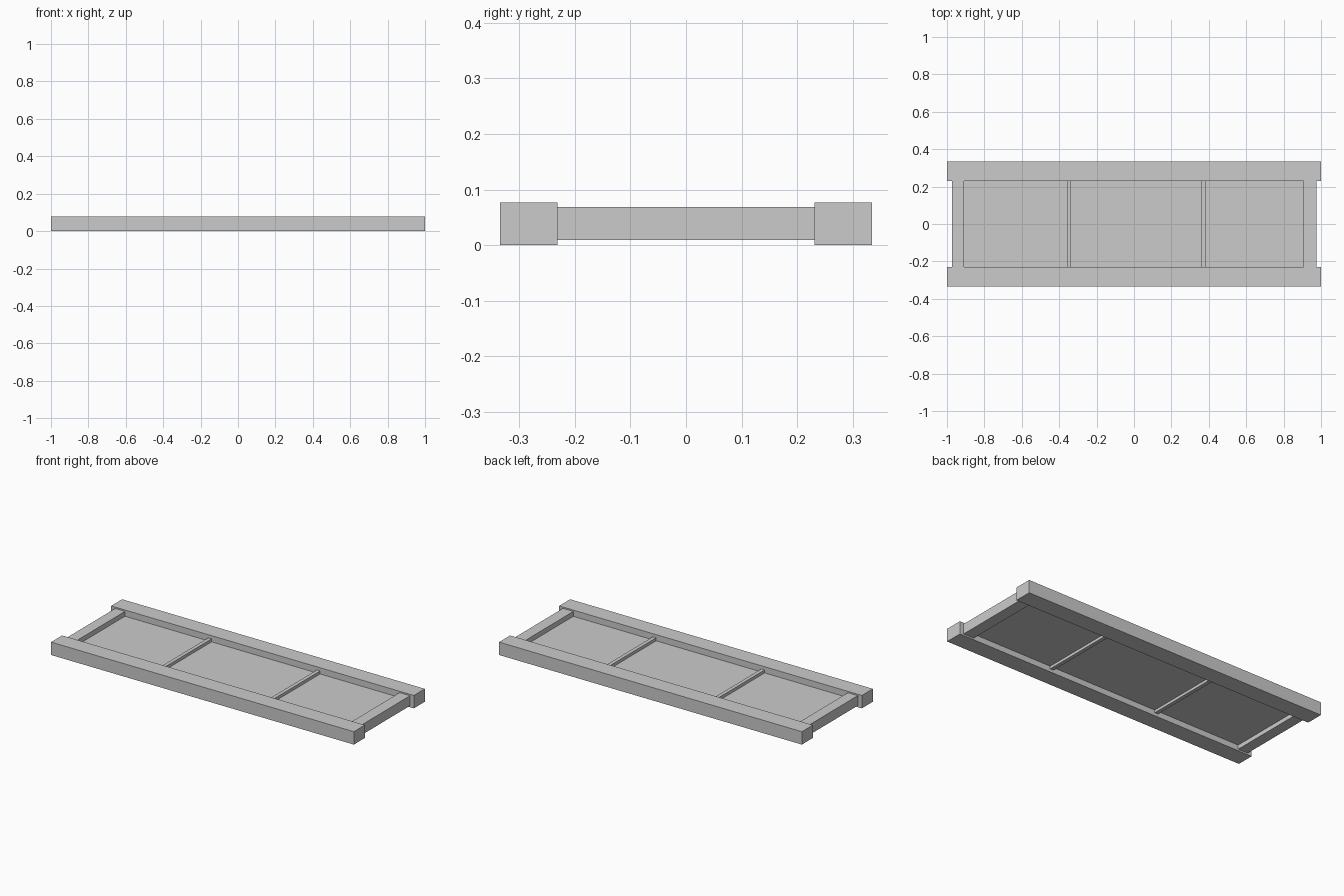
import bpy

if "Cube" in bpy.data.objects:
    bpy.data.objects.remove(bpy.data.objects["Cube"])


def box(name, x, y, z):
    """Axis-aligned box from (min, max) ranges."""
    bpy.ops.mesh.primitive_cube_add(size=1)
    ob = bpy.context.object
    ob.name = name
    ob.location = [(a + b) / 2 for a, b in (x, y, z)]
    ob.scale = [b - a for a, b in (x, y, z)]
    bpy.ops.object.transform_apply(location=True, rotation=True, scale=True)
    return ob


INNER = 0.231
SPAN = (-INNER, INNER)

# Long side rails
box("front_rail", (-1, 1), (-0.335, -INNER), (0, 0.077))
box("back_rail", (-1, 1), (INNER, 0.335), (0, 0.077))

# End bars, slightly thinner than the rails
box("left_end_bar", (-0.973, -0.908), SPAN, (0.009, 0.069))
box("right_end_bar", (0.906, 0.975), SPAN, (0.009, 0.069))

# Thin infill panel
box("panel", (-0.908, 0.906), SPAN, (0.034, 0.040))

# Dividers standing proud of both panel faces
for name, x in (("left_divider", -0.347), ("right_divider", 0.37)):
    box(name, (x - 0.011, x + 0.011), SPAN, (0.018, 0.058))
